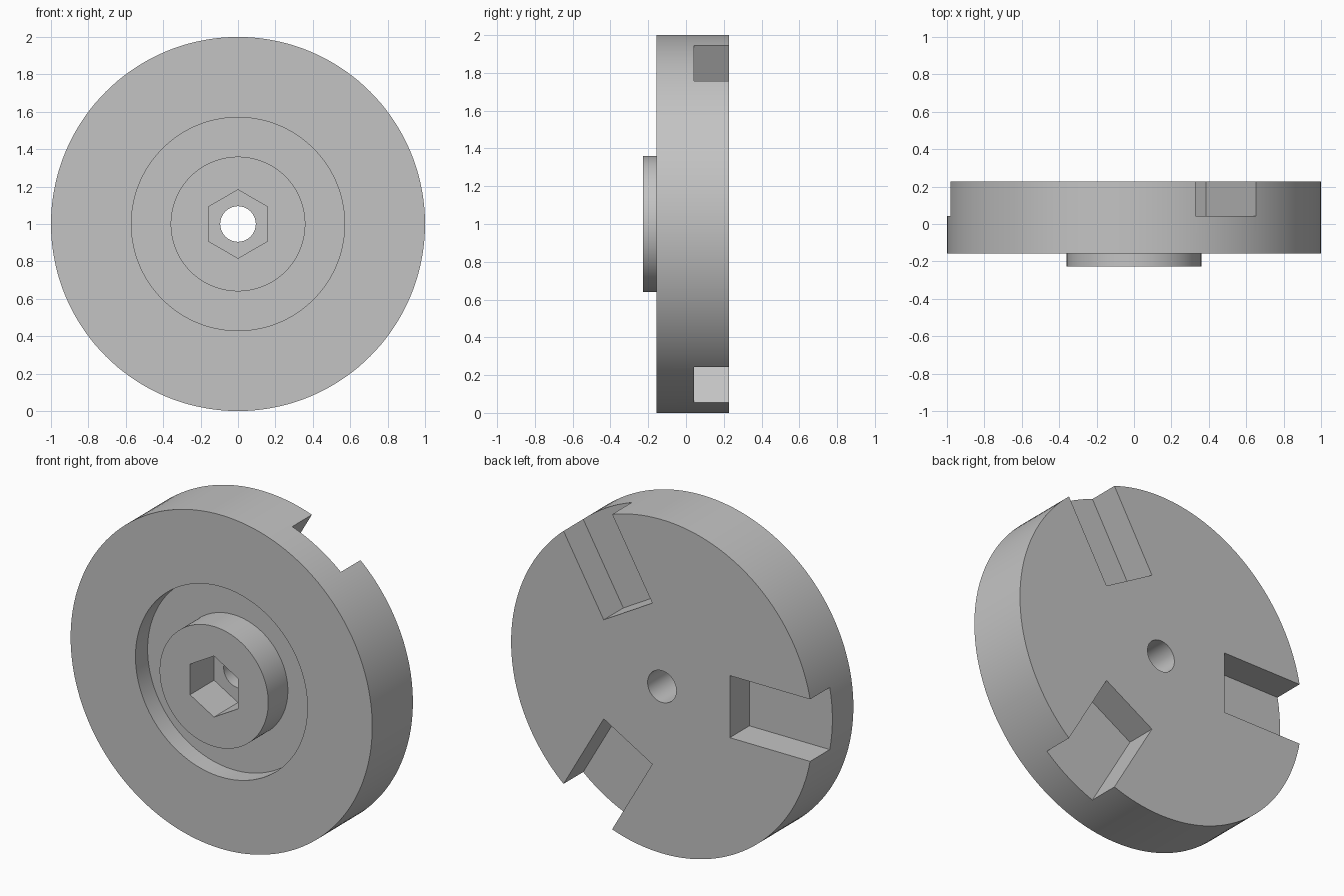
import bpy, bmesh, math
from mathutils import Matrix, Vector

cube = bpy.data.objects.get("Cube")
if cube:
    bpy.data.objects.remove(cube, do_unlink=True)

CENTRE = Matrix.Translation((0, 0, 1))

grey = bpy.data.materials.new("plain grey")
grey.use_nodes = True
colour = (0.55, 0.55, 0.55, 1)
grey.diffuse_color = colour
grey.node_tree.nodes["Principled BSDF"].inputs["Base Color"].default_value = colour


def add_object(name, bm):
    bmesh.ops.recalc_face_normals(bm, faces=bm.faces)
    mesh = bpy.data.meshes.new(name)
    bm.to_mesh(mesh)
    bm.free()
    mesh.materials.append(grey)
    obj = bpy.data.objects.new(name, mesh)
    bpy.context.collection.objects.link(obj)
    return obj


def lathe(name, profile, steps):
    """Turn a closed (radius, y) profile around the y axis."""
    bm = bmesh.new()
    verts = [bm.verts.new((r, y, 0)) for r, y in profile]
    edges = [bm.edges.new((a, b)) for a, b in zip(verts, verts[1:] + verts[:1])]
    bmesh.ops.spin(bm, geom=verts + edges, cent=(0, 0, 0), axis=(0, 1, 0),
                   angle=math.tau, steps=steps)
    bmesh.ops.remove_doubles(bm, verts=bm.verts, dist=1e-5)
    bmesh.ops.transform(bm, matrix=CENTRE, verts=bm.verts)
    return add_object(name, bm)


def slot_cutter(angle):
    """Box running from inside the disc out past its rim."""
    inner, outer, half_width, floor, back = 0.45, 1.2, 0.186, 0.042, 0.4
    bm = bmesh.new()
    size = Matrix.Diagonal((outer - inner, back - floor, 2 * half_width, 1))
    place = Matrix.Translation(((inner + outer) / 2, (floor + back) / 2, 0))
    bmesh.ops.create_cube(bm, size=1,
                          matrix=CENTRE @ Matrix.Rotation(angle, 4, "Y") @ place @ size)
    return add_object("slot_cutter", bm)


def hex_cutter():
    """Six-sided prism with a corner pointing up."""
    front, floor, radius = -0.4, 0.0, 0.183
    bm = bmesh.new()
    ring = [bm.verts.new((radius * math.sin(i * math.tau / 6), front,
                          radius * math.cos(i * math.tau / 6))) for i in range(6)]
    face = bm.faces.new(ring)
    out = bmesh.ops.extrude_face_region(bm, geom=[face])["geom"]
    moved = [v for v in out if isinstance(v, bmesh.types.BMVert)]
    bmesh.ops.translate(bm, vec=Vector((0, floor - front, 0)), verts=moved)
    bmesh.ops.transform(bm, matrix=CENTRE, verts=bm.verts)
    return add_object("hex_cutter", bm)


# Disc with bore, raised hub and ring-shaped front recess
profile = [(0.095, -0.228), (0.36, -0.228), (0.36, -0.042), (0.57, -0.042),
           (0.57, -0.157), (1, -0.157), (1, 0.228), (0.095, 0.228)]
disc = lathe("slotted_disc", profile, 144)

# Three radial slots in the back and the hexagonal socket in the hub
cutters = [slot_cutter(math.radians(a)) for a in (60, 180, 300)] + [hex_cutter()]
bpy.context.view_layer.objects.active = disc
for cutter in cutters:
    cutter.hide_render = True
    cut = disc.modifiers.new("cut", "BOOLEAN")
    cut.operation = "DIFFERENCE"
    cut.solver = "EXACT"
    cut.object = cutter
    bpy.ops.object.modifier_apply(modifier=cut.name)
    bpy.data.objects.remove(cutter, do_unlink=True)

bpy.ops.object.select_all(action="DESELECT")
disc.select_set(True)
bpy.ops.object.shade_smooth_by_angle(angle=math.radians(30))
